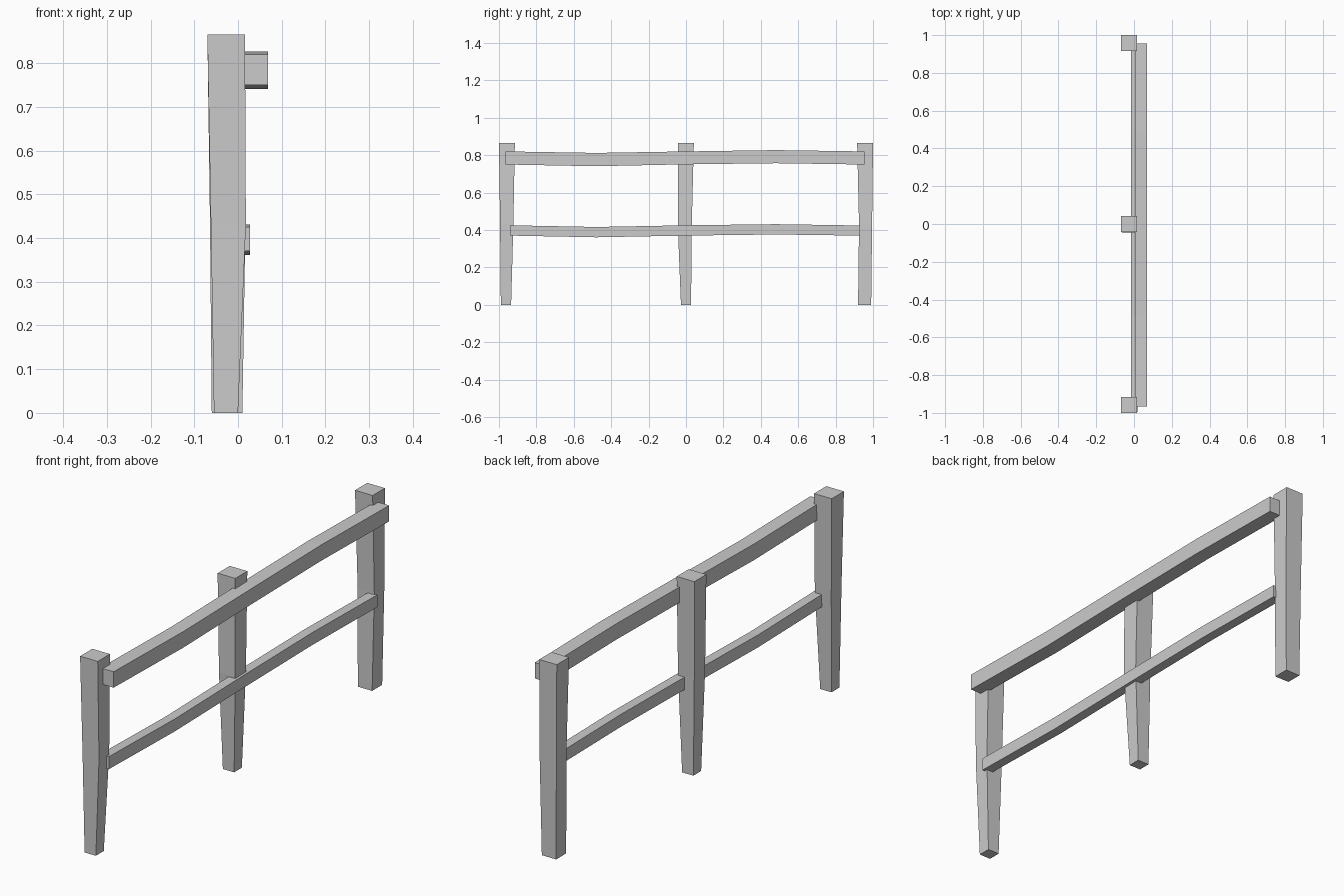
import bpy, bmesh

if "Cube" in bpy.data.objects:
    bpy.data.objects.remove(bpy.data.objects["Cube"])


def loft(name, rings):
    """Skin a chain of four-cornered rings into a closed beam."""
    bm = bmesh.new()
    loops = [[bm.verts.new(p) for p in ring] for ring in rings]
    for a, b in zip(loops, loops[1:]):
        for i in range(4):
            j = (i + 1) % 4
            bm.faces.new((a[i], a[j], b[j], b[i]))
    bm.faces.new(loops[0][::-1])
    bm.faces.new(loops[-1])
    bmesh.ops.recalc_face_normals(bm, faces=bm.faces)
    mesh = bpy.data.meshes.new(name)
    bm.to_mesh(mesh)
    bm.free()
    obj = bpy.data.objects.new(name, mesh)
    bpy.context.collection.objects.link(obj)


def post(name, sections):
    # section: z, x0, x1, y0, y1
    loft(name, [[(x0, y0, z), (x1, y0, z), (x1, y1, z), (x0, y1, z)]
                for z, x0, x1, y0, y1 in sections])


def rail(name, x0, x1, sections):
    # section: y, z0, z1
    loft(name, [[(x0, y, z0), (x1, y, z0), (x1, y, z1), (x0, y, z1)]
                for y, z0, z1 in sections])


# Hand-hewn posts, tapering towards the ground
post("front_post", [(0, -0.055, 0.0, -0.99, -0.935),
                    (0.43, -0.062, 0.018, -0.994, -0.923),
                    (0.865, -0.07, 0.016, -1.0, -0.915)])
post("middle_post", [(0, -0.055, 0.0, -0.027, 0.027),
                     (0.43, -0.062, 0.017, -0.044, 0.031),
                     (0.865, -0.07, 0.016, -0.042, 0.042)])
post("back_post", [(0, -0.06, 0.01, 0.92, 0.99),
                   (0.43, -0.064, 0.017, 0.925, 0.995),
                   (0.865, -0.07, 0.016, 0.915, 1.0)])

# Slightly wavy rails on the +x side
rail("upper_rail", 0.004, 0.069, [(-0.965, 0.75, 0.82), (-0.48, 0.741, 0.812),
                                  (0, 0.751, 0.82), (0.48, 0.757, 0.827),
                                  (0.955, 0.75, 0.82)])
rail("lower_rail", -0.015, 0.028, [(-0.94, 0.37, 0.425), (-0.48, 0.361, 0.416),
                                   (0, 0.37, 0.425), (0.48, 0.376, 0.431),
                                   (0.93, 0.37, 0.424)])
